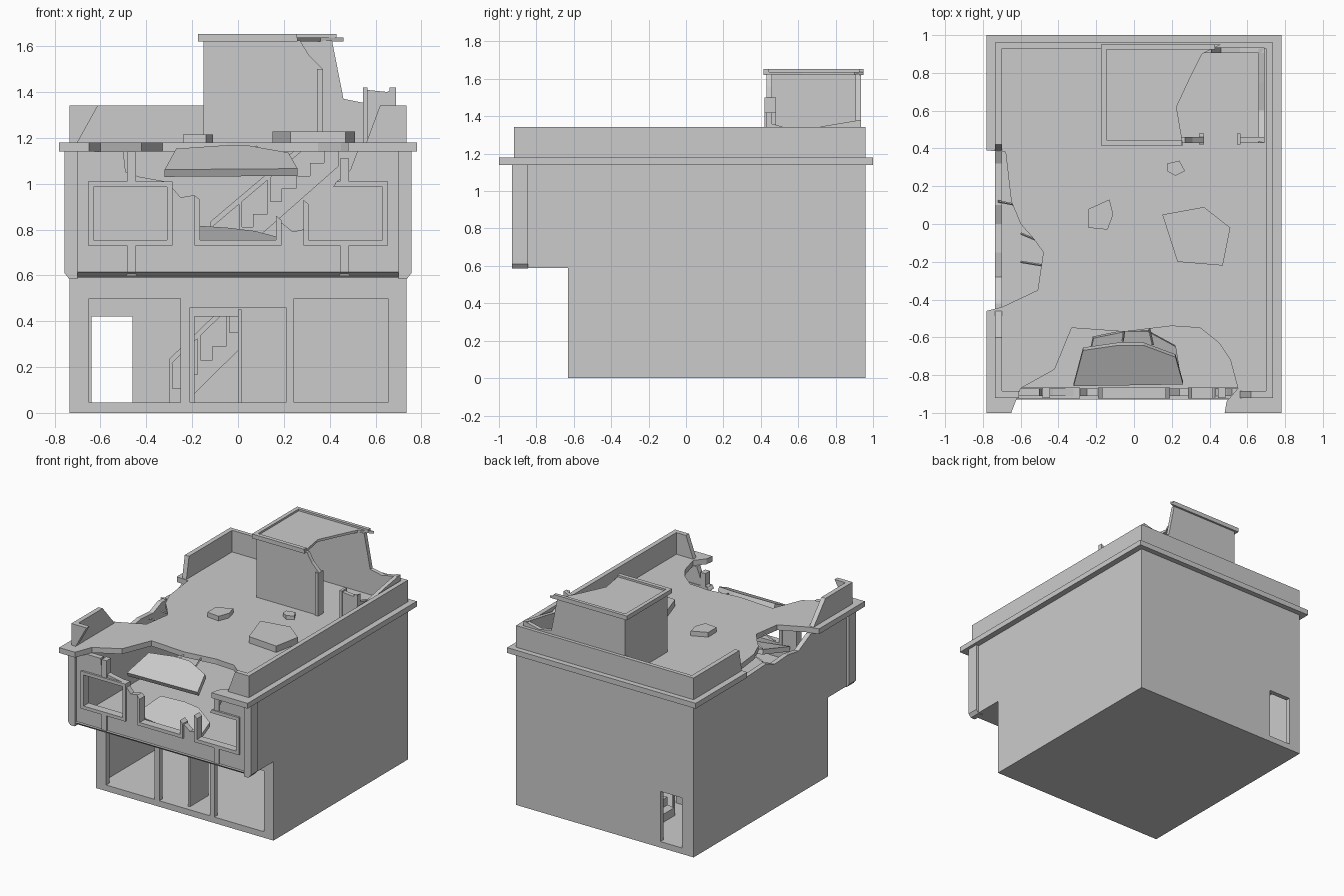
import bpy, bmesh
from mathutils import Vector


def prism(name, pts, a, b, axis='z'):
    """Extrude a 2D outline from a to b along an axis."""
    place = {'z': lambda p, t: (p[0], p[1], t),
             'y': lambda p, t: (p[0], t, p[1]),
             'x': lambda p, t: (t, p[0], p[1])}[axis]
    bm = bmesh.new()
    face = bm.faces.new([bm.verts.new(place(p, a)) for p in pts])
    new = bmesh.ops.extrude_face_region(bm, geom=[face])['geom']
    shift = Vector(place((0, 0), b - a))
    bmesh.ops.translate(bm, vec=shift, verts=[v for v in new if isinstance(v, bmesh.types.BMVert)])
    bmesh.ops.recalc_face_normals(bm, faces=bm.faces)
    me = bpy.data.meshes.new(name)
    bm.to_mesh(me)
    bm.free()
    ob = bpy.data.objects.new(name, me)
    bpy.context.collection.objects.link(ob)
    return ob


def box(name, x0, x1, y0, y1, z0, z1):
    return prism(name, [(x0, y0), (x1, y0), (x1, y1), (x0, y1)], z0, z1)


def frame(name, x0, x1, z0, z1, y0, y1, w):
    """Four bars around an opening."""
    box(name + "_left", x0, x0 + w, y0, y1, z0, z1)
    box(name + "_right", x1 - w, x1, y0, y1, z0, z1)
    box(name + "_bottom", x0 + w, x1 - w, y0, y1, z0, z0 + w)
    box(name + "_top", x0 + w, x1 - w, y0, y1, z1 - w, z1)


def rod(name, p, q, r=0.006):
    """Four-sided bent reinforcement bar."""
    p, q = Vector(p), Vector(q)
    bpy.ops.mesh.primitive_cylinder_add(vertices=4, radius=r, depth=(q - p).length, location=(p + q) / 2)
    ob = bpy.context.object
    ob.name = name
    ob.rotation_euler = (q - p).to_track_quat('Z', 'Y').to_euler()


X, T = 0.735, 0.035

# Floors
box("ground_floor", -X, X, -0.63, 0.96, 0, 0.045)
box("upper_floor", -X, X, -0.91, 0.96, 0.595, 0.645)

# Side walls: right one whole, left one broken at the top
side = [(-0.63, 0), (0.96, 0), (0.96, 1.14)]
tail = [(-0.91, 1.14), (-0.91, 0.61), (-0.63, 0.61)]
prism("right_wall", side + tail, X - T, X, 'x')
prism("left_wall", side + [(0.38, 1.14), (0.32, 1.11), (0.1, 1.12), (0, 1.08), (-0.15, 1.09),
                           (-0.28, 1.07), (-0.42, 1.14)] + tail, -X, -X + T, 'x')

# Back wall around a small door opening
prism("back_wall", [(-X, 0), (-0.64, 0), (-0.64, 0.42), (-0.46, 0.42), (-0.46, 0), (X, 0),
                    (X, 1.14), (-X, 1.14)], 0.96 - T, 0.96, 'y')

# Ground storey shop front
prism("shop_front", [(-X, 0), (-0.65, 0), (-0.65, 0.5), (-0.25, 0.5), (-0.25, 0), (-0.21, 0), (-0.21, 0.46),
                     (0.21, 0.46), (0.21, 0), (0.245, 0), (0.245, 0.5), (0.655, 0.5), (0.655, 0),
                     (X, 0), (X, 0.6), (-X, 0.6)], -0.63, -0.59, 'y')
box("shop_sill", -0.66, 0.66, -0.63, -0.59, 0, 0.045)
box("open_door", 0, 0.015, -0.59, -0.37, 0.045, 0.45)

# Inner partition with a doorway
prism("partition", [(-0.25, 0.04), (-0.19, 0.04), (-0.19, 0.42), (0, 0.42), (0, 0.04), (0.7, 0.04),
                    (0.7, 0.6), (-0.25, 0.6)], 0.36, 0.39, 'y')

# Stair flights with handrails
for label, x0, z0, n, h in (("lower", -0.3, 0.045, 9, 0.55), ("upper", -0.12, 0.645, 9, 0.5)):
    s, r = 0.062, h / n
    steps = []
    for i in range(n):
        steps += [(x0 + i * s, z0 + i * r), (x0 + i * s, z0 + (i + 1) * r)]
    end = (x0 + n * s, z0 + h)
    prism(label + "_stairs", steps + [end, (end[0], end[1] - 0.07), (x0 + 0.07, z0)], 0.56, 0.86, 'y')
    prism(label + "_handrail", [(x0, z0 + 0.16), (x0, z0 + 0.19), (end[0] - 0.15, end[1] + 0.055 - 0.02),
                                (end[0] - 0.15, end[1] + 0.005)], 0.56, 0.575, 'y')
    for i in (0, 2, 4):
        box(label + "_baluster", x0 + i * s, x0 + i * s + 0.014, 0.56, 0.575, z0 + i * r, z0 + i * r + 0.17)

# Upper front wall, broken open in the middle
Y0, Y1 = -0.91, -0.87
prism("front_wall_left", [(-X, 0.6), (0, 0.6), (0, 0.735), (-0.19, 0.735), (-0.19, 0.95), (-0.25, 0.94), (-0.285, 0.98),
                          (-0.285, 0.735), (-0.655, 0.735), (-0.655, 1.01), (-0.32, 1.01), (-0.43, 1.03),
                          (-0.49, 1.05), (-0.5, 1.14), (-X, 1.14)], Y0, Y1, 'y')
prism("front_wall_right", [(0, 0.6), (X, 0.6), (X, 1.14), (0.52, 1.14), (0.49, 1.06), (0.42, 1.0), (0.655, 1.0),
                           (0.655, 0.735), (0.285, 0.735), (0.285, 0.8), (0.24, 0.79), (0.19, 0.83),
                           (0.19, 0.735), (0, 0.735)], Y0, Y1, 'y')
frame("left_window", -0.655, -0.285, 0.73, 1.01, -0.925, -0.865, 0.024)
prism("right_window", [(0.285, 0.93), (0.285, 0.73), (0.655, 0.73), (0.655, 1.01), (0.43, 1.01), (0.415, 0.985),
                       (0.63, 0.985), (0.63, 0.755), (0.308, 0.755), (0.308, 0.91)], -0.925, -0.865, 'y')
prism("middle_window", [(-0.19, 0.95), (-0.19, 0.73), (0.19, 0.73), (0.19, 0.84), (0.166, 0.86), (0.166, 0.755),
                        (-0.166, 0.755), (-0.166, 0.93)], -0.925, -0.865, 'y')
for s in (-1, 1):
    xa, xb = sorted((s * 0.445, s * 0.485))
    box("lower_mullion", xa, xb, -0.92, -0.865, 0.6, 0.735)
    box("upper_mullion", xa, xb, -0.92, -0.865, 1.0, 1.14 if s < 0 else 1.11)
    # Corner posts with a tapered foot
    i, o = s * 0.7, s * 0.757
    prism("corner_post", [(i, 1.14), (o, 1.14), (o, 0.61), (o - s * 0.02, 0.585), (i, 0.585)], -0.93, -0.845, 'y')
prism("overhang_band", [(-0.93, 0.615), (-0.9, 0.59), (-0.6, 0.59), (-0.6, 0.615)], -X, X, 'x')

# Roof slab and cornice in one ragged outline
prism("roof_slab", [(-0.78, 1), (0.78, 1), (0.78, -1), (0.48, -1), (0.49, -0.94), (0.55, -0.87), (0.51, -0.72),
                    (0.45, -0.63), (0.35, -0.55), (0.2, -0.54), (-0.05, -0.57), (-0.33, -0.55), (-0.42, -0.77),
                    (-0.6, -0.87), (-0.65, -1), (-0.78, -1), (-0.78, -0.46), (-0.7, -0.44), (-0.51, -0.35),
                    (-0.48, -0.15), (-0.53, -0.08), (-0.6, 0), (-0.65, 0.12), (-0.68, 0.38), (-0.78, 0.39)],
      1.14, 1.18)

# Parapets
Z0, Z1 = 1.18, 1.342
box("parapet_back", -X, X, 0.93, 0.96, Z0, Z1)
box("parapet_right", X - T, X, -0.92, 0.93, Z0, Z1)
prism("parapet_left_rear", [(0.93, Z0), (0.39, Z0), (0.42, Z1), (0.93, Z1)], -X, -X + T, 'x')
prism("parapet_left_front", [(-0.92, Z0), (-0.46, Z0), (-0.6, Z1), (-0.92, Z1)], -X, -X + T, 'x')
prism("parapet_front_left", [(-X, Z0), (-0.7, Z0), (-0.61, Z1), (-X, Z1)], -0.92, -0.885, 'y')
prism("parapet_front_right", [(X, Z0), (0.56, Z0), (0.62, Z1), (X, Z1)], -0.92, -0.885, 'y')

# Broken rooftop stair house
prism("stair_house_front", [(-0.15, 1.18), (0.37, 1.18), (0.37, 1.5), (0.31, 1.56), (0.27, 1.625),
                            (-0.15, 1.625)], 0.43, 0.46, 'y')
box("stair_house_jamb", 0.345, 0.37, 0.42, 0.48, 1.18, 1.5)
prism("stair_house_front_stub", [(0.55, 1.18), (0.69, 1.18), (0.69, 1.42), (0.65, 1.4), (0.55, 1.41)],
      0.43, 0.46, 'y')
box("stair_house_stub_jamb", 0.545, 0.565, 0.42, 0.48, 1.18, 1.42)
prism("stair_house_back", [(-0.15, 1.18), (0.69, 1.18), (0.69, 1.38), (0.56, 1.35), (0.46, 1.37), (0.41, 1.625),
                           (-0.15, 1.625)], 0.905, 0.935, 'y')
box("stair_house_left", -0.15, -0.12, 0.43, 0.93, 1.18, 1.625)
prism("stair_house_right", [(0.43, 1.18), (0.93, 1.18), (0.93, 1.38), (0.75, 1.35), (0.6, 1.32), (0.46, 1.36),
                            (0.43, 1.42)], 0.66, 0.69, 'x')
prism("stair_house_roof", [(-0.175, 0.415), (0.26, 0.415), (0.225, 0.62), (0.3, 0.78), (0.36, 0.9), (0.46, 0.95),
                           (-0.175, 0.95)], 1.62, 1.638)
box("roof_rim_left", -0.175, -0.145, 0.415, 0.95, 1.638, 1.652)
box("roof_rim_front", -0.145, 0.255, 0.415, 0.445, 1.638, 1.652)
box("roof_rim_back", -0.145, 0.43, 0.925, 0.95, 1.638, 1.652)

# Loose slabs: tilted roof piece, fallen piece inside, rooftop rubble
piece = [(-0.32, -0.12), (0.26, -0.11), (0.22, 0.05), (0.05, 0.12), (-0.08, 0.12), (-0.27, 0.09)]
ob = prism("hanging_slab", piece, 0, 0.035)
ob.location, ob.rotation_euler = (0, -0.735, 1.087), (0.45, 0, 0)
ob.location.z -= 0.005
ob = prism("fallen_slab", [(x * 0.9, y * 1.2) for x, y in piece], 0, 0.035)
ob.location, ob.rotation_euler = (0.02, -0.7, 0.73), (0.25, 0.12, 0)
prism("rubble_large", [(0.15, 0.05), (0.37, 0.09), (0.51, -0.02), (0.47, -0.22), (0.23, -0.2)], 1.18, 1.228)
prism("rubble_medium", [(-0.24, 0.08), (-0.13, 0.13), (-0.11, 0.05), (-0.14, -0.03), (-0.24, -0.02)], 1.18, 1.215)
prism("rubble_small", [(0.175, 0.32), (0.24, 0.335), (0.27, 0.28), (0.22, 0.255), (0.175, 0.28)], 1.18, 1.208)

# Exposed reinforcement bars
for p, q in (((-0.48, -0.1), (-0.6, -0.05)), ((-0.48, -0.22), (-0.6, -0.2)), ((-0.62, 0.1), (-0.72, 0.12)),
             ((-0.05, -0.55), (-0.06, -0.62)), ((0.08, -0.55), (0.1, -0.64))):
    rod("reinforcement_bar", (*p, 1.16), (*q, 1.14))
